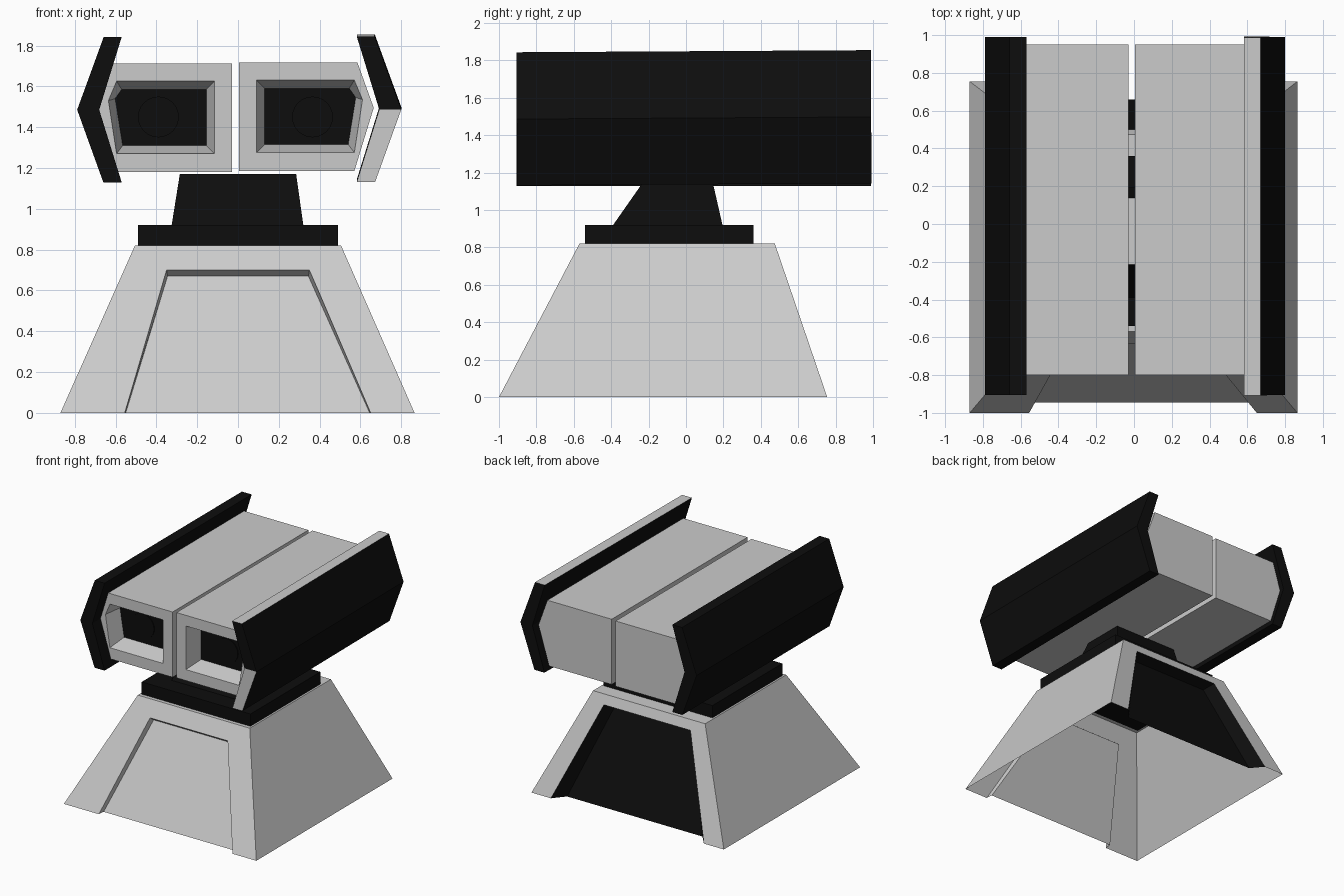
import bpy
import bmesh
from mathutils import Matrix, Vector

default = bpy.data.objects.get("Cube")
if default:
    bpy.data.objects.remove(default, do_unlink=True)


def make_material(name, value):
    mat = bpy.data.materials.new(name)
    mat.use_nodes = True
    colour = (value, value, value, 1)
    mat.diffuse_color = colour
    bsdf = mat.node_tree.nodes["Principled BSDF"]
    bsdf.inputs["Base Color"].default_value = colour
    bsdf.inputs["Roughness"].default_value = 0.7
    return mat


MATERIALS = [make_material("light_grey", 0.6), make_material("black", 0.004)]
GREY, BLACK = 0, 1


def finish(name, bm):
    bmesh.ops.remove_doubles(bm, verts=bm.verts, dist=0.0005)
    bmesh.ops.recalc_face_normals(bm, faces=bm.faces)
    mesh = bpy.data.meshes.new(name)
    bm.to_mesh(mesh)
    bm.free()
    for mat in MATERIALS:
        mesh.materials.append(mat)
    obj = bpy.data.objects.new(name, mesh)
    bpy.context.collection.objects.link(obj)
    return obj


def add_face(bm, points, mat):
    face = bm.faces.new([bm.verts.new(p) for p in points])
    face.material_index = mat


def bridge(bm, ring_a, ring_b, mat):
    n = len(ring_a)
    for i in range(n):
        j = (i + 1) % n
        add_face(bm, (ring_a[i], ring_a[j], ring_b[j], ring_b[i]), mat)


def rectangle(x0, x1, y0, y1, z):
    return [(x0, y0, z), (x1, y0, z), (x1, y1, z), (x0, y1, z)]


def frustum(name, bottom, top, side_mat, top_mat):
    bm = bmesh.new()
    add_face(bm, bottom, side_mat)
    bridge(bm, bottom, top, side_mat)
    add_face(bm, top, top_mat)
    return finish(name, bm)


# Pedestal: open-bottomed shell with a recessed panel at front and back
def recessed_side(bm, outer, opening, panel, mat):
    for a, b in ((0, 1), (1, 2), (2, 3)):
        add_face(bm, (outer[a], outer[b], opening[b], opening[a]), GREY)
        add_face(bm, (opening[a], opening[b], panel[b], panel[a]), mat)
    add_face(bm, panel, mat)


def on_slope(points, y0, slope):
    return [(x, y0 + slope * z, z) for x, z in points]


H = 0.82
low = rectangle(-0.87, 0.865, -1, 0.755, 0)
high = rectangle(-0.505, 0.505, -0.57, 0.475, H)
bm = bmesh.new()
add_face(bm, high, GREY)
for a, b in ((1, 2), (3, 0)):
    add_face(bm, (low[a], low[b], high[b], high[a]), GREY)
front_slope, back_slope = 0.43 / H, -0.28 / H
recessed_side(
    bm, (low[0], high[0], high[1], low[1]),
    on_slope([(-0.555, 0), (-0.35, 0.7), (0.35, 0.7), (0.65, 0)], -1, front_slope),
    on_slope([(-0.55, 0), (-0.345, 0.67), (0.345, 0.67), (0.645, 0)], -0.945, front_slope),
    GREY)
recessed_side(
    bm, (low[3], high[3], high[2], low[2]),
    on_slope([(-0.69, 0), (-0.39, 0.745), (0.39, 0.745), (0.69, 0)], 0.755, back_slope),
    on_slope([(-0.61, 0), (-0.35, 0.71), (0.35, 0.71), (0.61, 0)], 0.66, back_slope),
    BLACK)
finish("pedestal", bm)

# Mounting plate and tapered neck
frustum("mounting_plate", rectangle(-0.49, 0.49, -0.54, 0.36, H),
        rectangle(-0.49, 0.49, -0.54, 0.36, 0.92), BLACK, BLACK)
frustum("neck", rectangle(-0.325, 0.32, -0.39, 0.195, 0.92),
        rectangle(-0.285, 0.285, -0.215, 0.138, 1.17), BLACK, GREY)


# Twin housings with a recessed window and a lens
HOUSING = [(0.03, 1.18), (0.595, 1.18), (0.69, 1.49), (0.61, 1.712), (0.03, 1.712)]
RIM = [(0.115, 1.27), (0.595, 1.27), (0.635, 1.53), (0.595, 1.625), (0.115, 1.625)]
WINDOW = [(0.155, 1.31), (0.565, 1.31), (0.602, 1.54), (0.57, 1.585), (0.155, 1.585)]
FRONT, BACK, DEPTH = -0.8, 0.95, 0.14


def ring(profile, y, side, shift):
    return [(side * x + shift[0], y, z + shift[1]) for x, z in profile]


for label, side, shift in (("right", -1, (0, 0)), ("left", 1, (-0.025, 0.005))):
    back = ring(HOUSING, BACK, side, shift)
    front = ring(HOUSING, FRONT, side, shift)
    rim = ring(RIM, FRONT, side, shift)
    window = ring(WINDOW, FRONT + DEPTH, side, shift)
    bm = bmesh.new()
    add_face(bm, back, GREY)
    for a, b in ((back, front), (front, rim), (rim, window)):
        bridge(bm, a, b, GREY)
    add_face(bm, window, BLACK)
    finish(label + "_housing", bm)

    bm = bmesh.new()
    place = Matrix.Translation((side * 0.39 + shift[0], FRONT + DEPTH - 0.004, 1.45))
    bmesh.ops.create_cone(bm, cap_ends=True, segments=24, radius1=0.1, radius2=0.1,
                          depth=0.008, matrix=place @ Matrix.Rotation(1.5708, 4, "X"))
    for face in bm.faces:
        face.material_index = BLACK
    finish(label + "_lens", bm)

# Angled side shields, the left one with grey top and lower front edges
SHIELD = [(0.57, 1.842), (0.658, 1.842), (0.788, 1.485),
          (0.66, 1.13), (0.57, 1.13), (0.68, 1.485)]
for label, side, shift, tilt in (("right", -1, (0, 0), 0),
                                 ("left", 1, (0.012, 0.007), 0.006)):
    front = ring(SHIELD, -0.905, side, shift)
    back = ring(SHIELD, 0.99, side, shift)
    edge = GREY if side > 0 else BLACK
    bm = bmesh.new()
    bridge(bm, front, back, BLACK)
    bm.faces.ensure_lookup_table()
    bm.faces[0].material_index = edge
    for loop, lower_mat in ((front, edge), (back, BLACK)):
        add_face(bm, [loop[i] for i in (0, 1, 2, 5)], BLACK)
        add_face(bm, [loop[i] for i in (5, 2, 3, 4)], lower_mat)
    bmesh.ops.rotate(bm, verts=bm.verts, cent=Vector((0, 0, 1.485)),
                     matrix=Matrix.Rotation(tilt, 3, "X"))
    finish(label + "_shield", bm)
